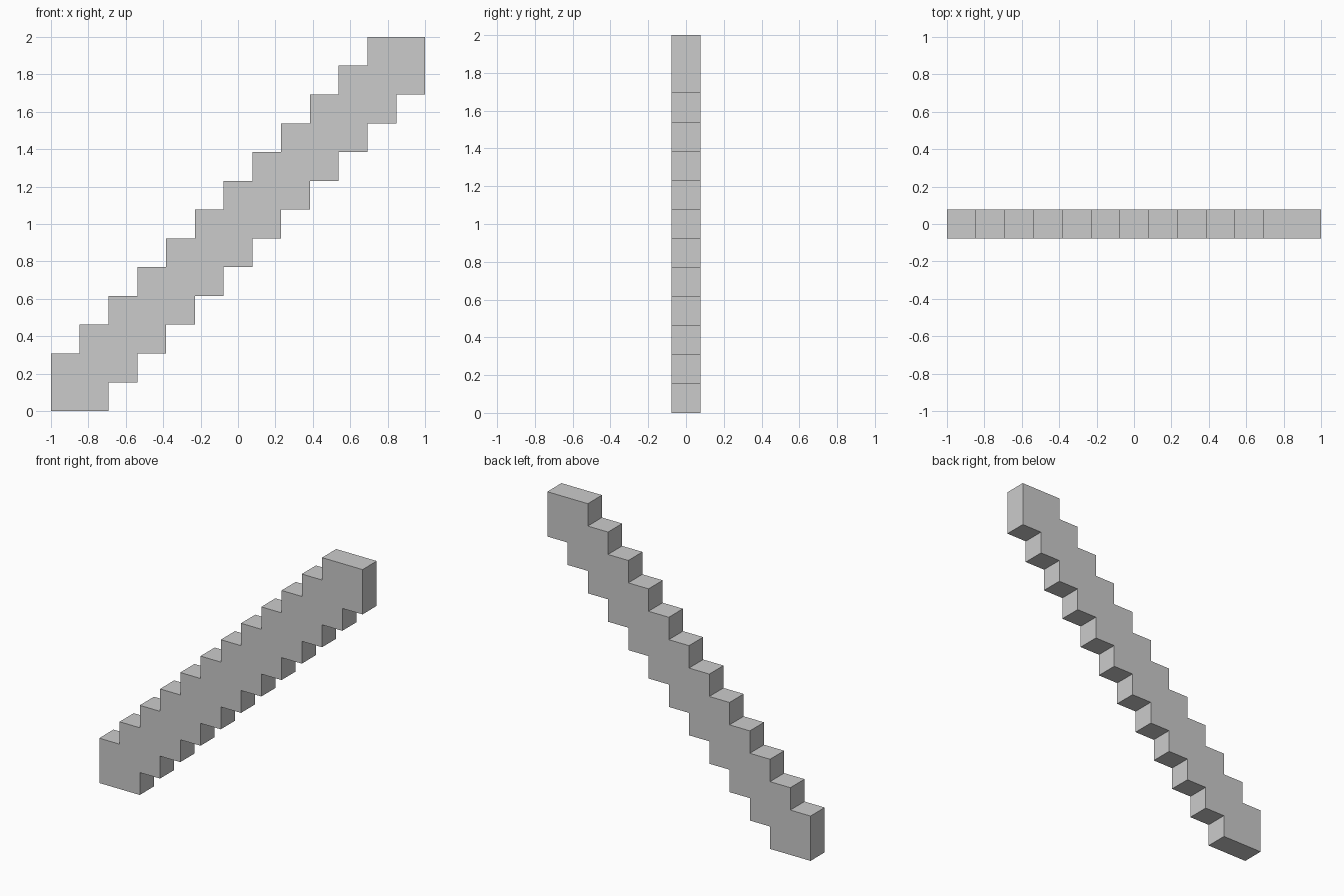
import bpy, bmesh

if "Cube" in bpy.data.objects:
    bpy.data.objects.remove(bpy.data.objects["Cube"])

STEPS = 12
U = 2 / (STEPS + 1)   # tread, riser and width of the stair

# Zigzag side profile in step units: underside going up, treads coming back down
profile = [(0, 0)]
for i in range(STEPS):
    profile.append((i + 2, i))
    if i < STEPS - 1:
        profile.append((i + 2, i + 1))
profile.append((STEPS + 1, STEPS + 1))
for i in reversed(range(STEPS)):
    profile.append((i, i + 2))
    if i > 0:
        profile.append((i, i + 1))

# Extrude the profile across the width
bm = bmesh.new()
front = bm.faces.new([bm.verts.new((x * U - 1, -U / 2, z * U)) for x, z in profile])
ext = bmesh.ops.extrude_face_region(bm, geom=[front], use_keep_orig=True)
moved = [g for g in ext["geom"] if isinstance(g, bmesh.types.BMVert)]
bmesh.ops.translate(bm, verts=moved, vec=(0, U, 0))
bmesh.ops.recalc_face_normals(bm, faces=bm.faces)

mesh = bpy.data.meshes.new("staircase")
bm.to_mesh(mesh)
bm.free()
bpy.context.collection.objects.link(bpy.data.objects.new("staircase", mesh))
